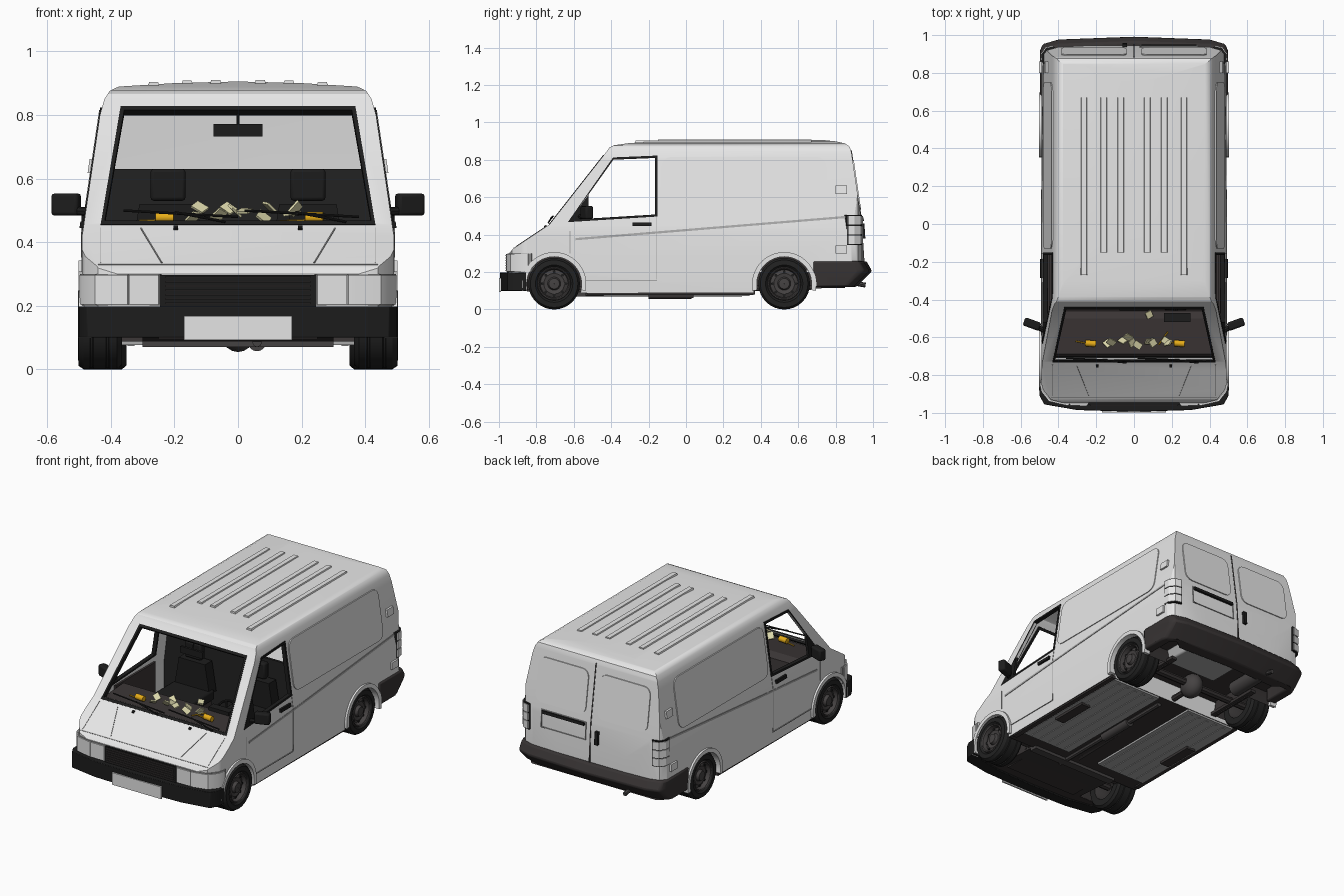
import bpy, bmesh, math, random
from mathutils import Vector, Euler

if "Cube" in bpy.data.objects:
    bpy.data.objects.remove(bpy.data.objects["Cube"])
random.seed(4)

def material(name, *c):
    m = bpy.data.materials.new(name)
    m.diffuse_color = (*c, 1)
    m.use_nodes = True
    m.node_tree.nodes["Principled BSDF"].inputs["Base Color"].default_value = m.diffuse_color
    return m
BODY = material("body light grey", .83, .83, .83)
BLACK = material("black plastic", .012, .012, .012)
BUMP = material("bumper charcoal", .038, .033, .033)
TYRE = material("tyre rubber", .016, .016, .016)
RIM = material("rim dark grey", .06, .055, .055)
UNDER = material("underbody grey", .4, .4, .4)
CABIN = material("cabin dark", .042, .035, .035)
LENS = material("lens and plate", .78, .78, .78)
PAPER = material("paper cream", .7, .67, .4)
ORANGE = material("cup orange", .82, .43, .01)

# ---- helpers ----
def mk(name, verts, faces, mat, mir=False):
    verts = [tuple(v) for v in verts]
    if mir:
        n = len(verts)
        verts = verts + [(-x, y, z) for x, y, z in verts]
        faces = list(faces) + [[i + n for i in reversed(f)] for f in faces]
    me = bpy.data.meshes.new(name)
    me.from_pydata(verts, [], faces)
    bm = bmesh.new()
    bm.from_mesh(me)
    bmesh.ops.recalc_face_normals(bm, faces=bm.faces)
    bm.to_mesh(me)
    bm.free()
    ob = bpy.data.objects.new(name, me)
    bpy.context.collection.objects.link(ob)
    if mat:
        me.materials.append(mat)
    return ob

def tube_faces(n):
    return [list(range(n))[::-1], list(range(n, 2 * n))] + \
           [[i, (i + 1) % n, n + (i + 1) % n, n + i] for i in range(n)]

def plate(name, pts, surf, d0, d1, mat, mir=False):
    v = [surf(a, b, d) for d in (d0, d1) for a, b in pts]
    return mk(name, v, tube_faces(len(pts)), mat, mir)

def frame(name, pts, surf, w, d0, d1, mat, mir=False):
    A, B = [p[0] for p in pts], [p[1] for p in pts]
    ca, cb = (max(A) + min(A)) / 2, (max(B) + min(B)) / 2
    ka, kb = 1 - 2 * w / (max(A) - min(A)), 1 - 2 * w / (max(B) - min(B))
    inn = [(ca + (a - ca) * ka, cb + (b - cb) * kb) for a, b in pts]
    v = [surf(a, b, d) for p, d in ((pts, d0), (pts, d1), (inn, d1), (inn, d0)) for a, b in p]
    n = len(pts)
    f = [[r * n + i, r * n + (i + 1) % n, (r + 1) % 4 * n + (i + 1) % n, (r + 1) % 4 * n + i]
         for r in range(4) for i in range(n)]
    return mk(name, v, f, mat, mir)

AX = {'x': lambda a, b, d: (d, a, b), 'y': lambda a, b, d: (a, d, b), 'z': lambda a, b, d: (a, b, d)}
def prism(name, pts, axis, lo, hi, mat, mir=False):
    return plate(name, pts, AX[axis], lo, hi, mat, mir)

def box(name, c, s, mat, mir=False, rot=(0, 0, 0)):
    e = Euler(rot)
    q = [(-.5, -.5), (.5, -.5), (.5, .5), (-.5, .5)]
    v = [Vector(c) + e.to_matrix() @ Vector((a * s[0], b * s[1], d * s[2])) for d in (-.5, .5) for a, b in q]
    return mk(name, v, tube_faces(4), mat, mir)

def bar(name, p, q, r, mat, mir=False, n=8):
    p, q = Vector(p), Vector(q)
    u = (q - p).orthogonal().normalized()
    w = (q - p).normalized().cross(u)
    t = [2 * math.pi * i / n for i in range(n)]
    return mk(name, [c + r * (u * math.cos(k) + w * math.sin(k)) for c in (p, q) for k in t], tube_faces(n), mat, mir)

def ribbon(name, path, z0, z1, mat, kx=.95, ky=.97, mir=False, keep_ends=False):
    last = len(path) - 1
    inn = [(x * kx, y if keep_ends and i in (0, last) else y * ky) for i, (x, y) in enumerate(path)]
    return prism(name, path + inn[::-1], 'z', z0, z1, mat, mir)

def lathe(name, prof, y, z, x0, mat, n=32):
    v = [(x0 + x, y + r * math.cos(2 * math.pi * k / n), z + r * math.sin(2 * math.pi * k / n))
         for r, x in prof for k in range(n)]
    f = [[j * n + k, j * n + (k + 1) % n, (j + 1) * n + (k + 1) % n, (j + 1) * n + k]
         for j in range(len(prof) - 1) for k in range(n)]
    return mk(name, v, f, mat, True)

def rrect(a0, a1, b0, b1, r, n=4):
    out = []
    for ca, cb, s in ((a1 - r, b1 - r, 0), (a0 + r, b1 - r, 1), (a0 + r, b0 + r, 2), (a1 - r, b0 + r, 3)):
        out += [(ca + r * math.cos((s + i / n) * math.pi / 2), cb + r * math.sin((s + i / n) * math.pi / 2))
                for i in range(n + 1)]
    return out

def rect(a0, a1, b0, b1):
    return [(a0, b0), (a1, b0), (a1, b1), (a0, b1)]

def sym(half):
    return half + [(-x, y) for x, y in half[::-1] if x > 0]

def boolean(a, b, op):
    m = a.modifiers.new("cut", 'BOOLEAN')
    m.operation, m.solver, m.object = op, 'EXACT', b
    bpy.context.view_layer.objects.active = a
    bpy.context.view_layer.update()
    bpy.ops.object.modifier_apply(modifier=m.name)
    bpy.data.objects.remove(b)

# surface maps: side wall, rear doors, bonnet, windscreen
def hw(z): return .49 if z < .42 else .49 - (z - .42) * .1474
def side(y, z, d): return (hw(z) + d, y, z)
def rear(x, z, d): return (x, .935 + (.5 - z) * (.147 if z > .5 else .067) + d, z)
def hood(x, z, d): return (x, -.925 + (z - .325) * 1.5 - d * .55, z + d * .83)
def shield(x, z, d): return (x, -.73 + (z - .455) * .785 - d * .787, z + d * .617)

# ---- body shell: side profile, cross-section and plan intersected, then hollowed ----
PROFILE = [(-.93, .11), (-.95, .2), (-.945, .3), (-.925, .325), (-.73, .455), (-.42, .85), (-.41, .866), (-.385, .878),
           (-.3, .89), (0, .907), (.3, .92), (.6, .92), (.8, .899), (.85, .888), (.875, .87), (.885, .84),
           (.935, .5), (.945, .35), (.945, .2), (.37, .2), (.36, .092), (-.6, .088)]
SECTION = [(.482, .05), (.49, .2), (.49, .42), (.434, .8), (.42, .85), (.403, .876), (.375, .889), (.2, .9), (0, .905)]
PLAN = [(0, -.962), (.36, -.95), (.44, -.93), (.48, -.88), (.52, -.75), (.52, .8), (.487, .89), (.46, .92), (.4, .937), (0, .957)]
def solid(name):
    o = prism(name, PROFILE, 'x', -.6, .6, None)
    boolean(o, prism("section", sym(SECTION), 'y', -1.2, 1.2, None), 'INTERSECT')
    boolean(o, prism("plan", sym(PLAN), 'z', -.3, 1.3, None), 'INTERSECT')
    return o
body, inner = solid("van_body"), solid("hollow")
for v in inner.data.vertices:
    v.co = (v.co.x * .965, v.co.y * .98, .48 + (v.co.z - .48) * .97)
boolean(body, inner, 'DIFFERENCE')
WINDOW = [(-.62, .475), (-.16, .505), (-.16, .815), (-.385, .805)]
boolean(body, prism("windscreen_cut", sym([(.423, .462), (.36, .817)]), 'y', -1.1, -.2, None), 'DIFFERENCE')
boolean(body, prism("window_cut", WINDOW, 'x', -.8, .8, None), 'DIFFERENCE')
WHEELS = (-.705, .525)
for wy in WHEELS:
    for s in (-1, 1):
        boolean(body, bar("arch_cut", (s * .3, wy, .135), (s * .7, wy, .135), .148, None, n=40), 'DIFFERENCE')
body.data.materials.clear()
body.data.materials.append(BODY)
body.data.materials.append(BUMP)
for p in body.data.polygons:
    low = p.center.z < .25 and p.normal.z < -.8
    p.material_index = 1 if low or (p.center.z < .14 and abs(p.center.x) < .46) else 0

# ---- roof ribs ----
for x, y0, z in ((.265, -.27, .899), (.16, -.15, .904), (.07, -.15, .906)):
    prism("roof_rib", [(x - .02, z - .015), (x + .02, z - .015), (x + .014, z + .004), (x - .014, z + .004)], 'y', y0, .67, BODY, True)

# ---- side details ----
frame("side_window_frame", [(-.632, .467), (-.152, .497), (-.152, .823), (-.39, .813)], side, .013, -.022, .003, BLACK, True)
plate("window_sail", [(-.625, .475), (-.52, .482), (-.52, .615)], side, -.012, .003, BLACK, True)
plate("cargo_side_panel", rrect(-.13, .75, .51, .815, .05), side, -.005, .005, BODY, True)
for a, b in ((-.59, .02), (.02, .46), (.46, .87)):
    za, zb = .37 + (a + .59) * .082, .37 + (b + .59) * .082
    plate("side_crease", [(a, za), (b, zb), (b, zb + .012), (a, za + .012)], side, -.01, .003, UNDER, True)
for y0, y1, z0, z1 in ((-.159, -.155, .16, .42), (-.159, -.155, .42, .5), (-.55, -.155, .153, .157), (-.622, -.618, .3, .42)):
    plate("door_seam", rect(y0, y1, z0, z1), side, -.004, .002, UNDER, True)
plate("door_handle", rect(-.285, -.185, .445, .465), side, -.005, .012, BLACK, True)
for z in (.32, .64):
    plate("rear_door_hinge", rect(.80, .86, z - .022, z + .022), side, -.01, .012, BODY, True)
box("sill", (.465, -.08, .09), (.03, .9, .02), BUMP, True)
box("door_mirror", (.54, -.53, .518), (.09, .045, .07), BLACK, True, (0, 0, .35))
bar("mirror_arm", (.465, -.57, .495), (.53, -.535, .5), .014, BLACK, True)

# ---- front end ----
FB = [(.503, -.855), (.5, -.91), (.475, -.955), (.3, -.985), (0, -.994)]
ribbon("front_bumper", sym(FB), .1, .198, BLACK, .88, .93, keep_ends=True)
box("front_number_plate", (0, -.994, .13), (.34, .01, .075), LENS)
box("grille", (0, -.948, .247), (.49, .02, .1), BLACK)
for i in range(7):
    box("grille_slat", (0, -.958, .208 + i * .0135), (.46, .012, .005), BUMP)
ribbon("lamp_surround", [(.245, -.955), (.36, -.954), (.445, -.934), (.485, -.886), (.497, -.83)], .2, .3, UNDER, mir=True)
ribbon("headlamp", [(.25, -.963), (.342, -.961)], .204, .296, LENS, mir=True)
ribbon("indicator", [(.347, -.961), (.365, -.959), (.45, -.939), (.49, -.888), (.499, -.845)], .204, .296, LENS, mir=True)
plate("bonnet_crease", [(.238, .335), (.242, .335), (.307, .443), (.303, .443)], hood, -.01, .003, UNDER, True)
plate("bonnet_seam", rect(-.44, .44, .328, .331), hood, -.01, .002, UNDER)
plate("fender_seam", [(.43, .335), (.433, .335), (.433, .445), (.43, .445)], hood, -.01, .002, UNDER, True)
plate("washer_jet", rect(.188, .202, .438, .446), hood, -.005, .008, BLACK, True)
frame("windscreen_frame", sym([(.432, .453), (.369, .826)]), shield, .013, -.024, .003, BLACK)
for x in (-.36, .02):
    bar("wiper_blade", shield(x, .492, .012), shield(x + .36, .472, .012), .004, BLACK)
    bar("wiper_arm", shield(x + .16, .485, .015), shield(x + .32, .458, .01), .004, BLACK)

# ---- rear end ----
RB = [(.498, .68), (.498, .92), (.485, .955), (.4, .98), (0, .995)]
rb = ribbon("rear_bumper", sym(RB), .12, .258, BUMP, .88, .93, keep_ends=True)
bm = bmesh.new()  # waist line, then pull the top and bottom edges in
bm.from_mesh(rb.data)
bmesh.ops.bisect_plane(bm, geom=bm.verts[:] + bm.edges[:] + bm.faces[:], plane_co=(0, 0, .205), plane_no=(0, 0, 1))
for v in bm.verts:
    if v.co.y > .9:
        v.co.y -= .085 if v.co.z < .15 else .03 if v.co.z > .25 else 0
bm.to_mesh(rb.data)
bm.free()
TL = [(.491, .862), (.489, .9), (.465, .932), (.425, .941)]
ribbon("tail_lamp_housing", TL, .345, .505, BLACK, mir=True)
for z0, z1 in ((.351, .396), (.402, .447), (.453, .499)):
    ribbon("tail_lamp_lens", [(.494, .868), (.493, .902), (.468, .936), (.43, .945)], z0, z1, LENS, mir=True)
plate("rear_door_panel", rrect(.04, .385, .535, .8, .045), rear, -.005, .006, BODY, True)
for z0, z1 in ((.26, .5), (.5, .85)):
    plate("rear_door_seam", rect(-.003, .003, z0, z1), rear, -.005, .003, RIM)
frame("rear_plate_recess", rect(.03, .34, .385, .495), rear, .005, -.005, .005, UNDER)
plate("rear_plate_light", rect(.04, .33, .474, .492), rear, -.005, .014, BLACK)
plate("rear_handle", rect(-.06, -.038, .38, .46), rear, -.005, .016, BLACK)

# ---- wheels, arches and wheel wells ----
for wy, xo in zip(WHEELS, (.435, .42)):
    arc = [math.radians(-12 + 204 * i / 24) for i in range(25)]
    pts = [(wy + r * math.cos(t), .135 + r * math.sin(t)) for r, a in ((.172, arc), (.147, arc[::-1])) for t in a]
    prism("arch_flare", pts, 'x', .46, .502, BODY, True)
    v = [(x, wy + .15 * math.cos(t), .135 + .15 * math.sin(t)) for x in (.3, .485) for t in arc]
    mk("wheel_well", v, [list(range(25))] + [[i, i + 1, i + 26, i + 25] for i in range(24)], BUMP, True)
    tread = [(.138, -.055), (.138, -.03), (.132, -.028), (.132, -.022), (.138, -.02), (.138, .02), (.132, .022), (.132, .028), (.138, .03), (.138, .05)]
    lathe("tyre", [(.085, -.07), (.125, -.07)] + tread + [(.127, .066), (.1, .068), (.088, .055)], wy, .138, xo, TYRE)
    lathe("rim", [(.085, -.07), (.08, .0), (.09, .056), (.086, .064), (.08, .06), (.074, .035), (.055, .045), (.035, .04), (.028, .058), (.001, .06)], wy, .138, xo, RIM)
    for k in range(8):
        t = k * math.pi / 4
        y, z = wy + .063 * math.cos(t), .138 + .063 * math.sin(t)
        bar("rim_hole", (xo + .03, y, z), (xo + .0445, y, z), .008, BLACK, True)
    bar("axle", (-.4, wy, .138), (.4, wy, .138), .022, BUMP)

# ---- underbody ----
box("floor_panel", (.28, -.05, .083), (.34, .82, .012), UNDER, True)
for i in range(5):
    box("floor_rib", (.15 + i * .062, -.05, .076), (.022, .78, .006), UNDER, True)
bar("prop_shaft", (0, -.5, .1), (0, .5, .12), .018, BUMP)
bar("exhaust_pipe", (.06, -.6, .085), (.06, .3, .085), .015, RIM)
bar("silencer", (.06, -.2, .085), (.06, .03, .085), .028, RIM, n=16)
bar("rear_silencer", (-.25, .62, .16), (-.25, .85, .16), .045, RIM, n=16)
bar("tail_pipe", (-.25, .85, .15), (-.25, .96, .13), .013, RIM)
lathe("differential", [(.075 * math.sin(math.pi * i / 10) + .0005, -.06 * math.cos(math.pi * i / 10)) for i in range(11)], .525, .13, 0, RIM, 16)
box("fuel_tank", (.12, .75, .165), (.36, .2, .08), UNDER)
box("side_step_box", (.40, -.08, .077), (.06, .24, .03), BUMP, True)
box("engine_tray", (0, -.7, .12), (.5, .3, .05), BUMP)
box("cross_member", (0, -.56, .085), (.6, .05, .03), RIM)
box("leaf_spring", (.3, .525, .12), (.035, .4, .018), BUMP, True)

# ---- cabin ----
prism("dashboard", [(-.71, .42), (-.688, .45), (-.5, .463), (-.46, .44), (-.45, .33), (-.6, .3)], 'x', -.44, .44, CABIN)
box("instrument_binnacle", (.23, -.495, .468), (.14, .05, .03), BLACK)
box("cab_floor", (0, -.33, .115), (.9, .56, .02), CABIN)
prism("bulkhead", sym([(.468, .1), (.468, .42), (.443, .63)]), 'y', -.06, -.045, TYRE)
box("door_trim", (.462, -.355, .31), (.014, .39, .3), CABIN, True)
box("seat_base", (.22, -.25, .22), (.24, .26, .2), CABIN, True)
box("seat_cushion", (.22, -.24, .33), (.26, .28, .06), BLACK, True)
prism("seat_back", [(.1, .34), (.34, .34), (.31, .52), (.13, .52)], 'y', -.14, -.07, BLACK, True)
box("headrest", (.22, -.11, .58), (.11, .045, .1), BLACK, True)
bar("steering_column", (.22, -.5, .4), (.22, -.43, .43), .014, BLACK)
hub = Vector((.22, -.425, .43))
ring = [hub + Vector((.07 * math.cos(k * math.pi / 8), .035 * math.sin(k * math.pi / 8), .055 * math.sin(k * math.pi / 8))) for k in range(16)]
for k in range(16):
    bar("steering_wheel", ring[k], ring[(k + 1) % 16], .007, BLACK)
    if k % 5 == 0:
        bar("steering_spoke", hub, ring[k], .006, BLACK)
box("rear_view_mirror", (0, -.45, .752), (.155, .015, .04), BLACK)
bar("mirror_stem", (0, -.45, .76), (0, -.425, .83), .004, BLACK)
# clutter on the dashboard
for x in (-.14, -.12, -.06, -.03, -.01, .02, .08, .1, .17, .18):
    box("paper_scrap", (x, -.62 + random.uniform(-.025, .025), .487 + random.uniform(-.012, .025)), (.045, .035, .008), PAPER,
        rot=[random.uniform(-.9, .9) for _ in range(3)])
box("paper_scrap", (.08, -.48, .475), (.035, .035, .012), PAPER, rot=(.3, .2, .5))
for x in (-.23, .24):
    bar("paper_cup", (x - .028, -.63, .478), (x + .028, -.635, .478), .017, ORANGE, n=14)
    bar("pencil", (x - .08, -.62, .467), (x - .03, -.63, .468), .004, ORANGE)
bar("pencil", (.13, -.64, .465), (.18, -.57, .468), .004, ORANGE)

# ---- soft edges and smooth shading ----
for o in bpy.data.objects:
    if o.name.split(".")[0] in ("front_bumper", "rear_bumper", "door_mirror", "seat_cushion", "headrest", "fuel_tank"):
        b = o.modifiers.new("soft", 'BEVEL')
        b.width, b.segments = .01, 2
bpy.ops.object.select_all(action='SELECT')
bpy.context.view_layer.objects.active = body
bpy.ops.object.shade_smooth_by_angle(angle=math.radians(32))
body.modifiers.new("even_normals", 'WEIGHTED_NORMAL').keep_sharp = True
